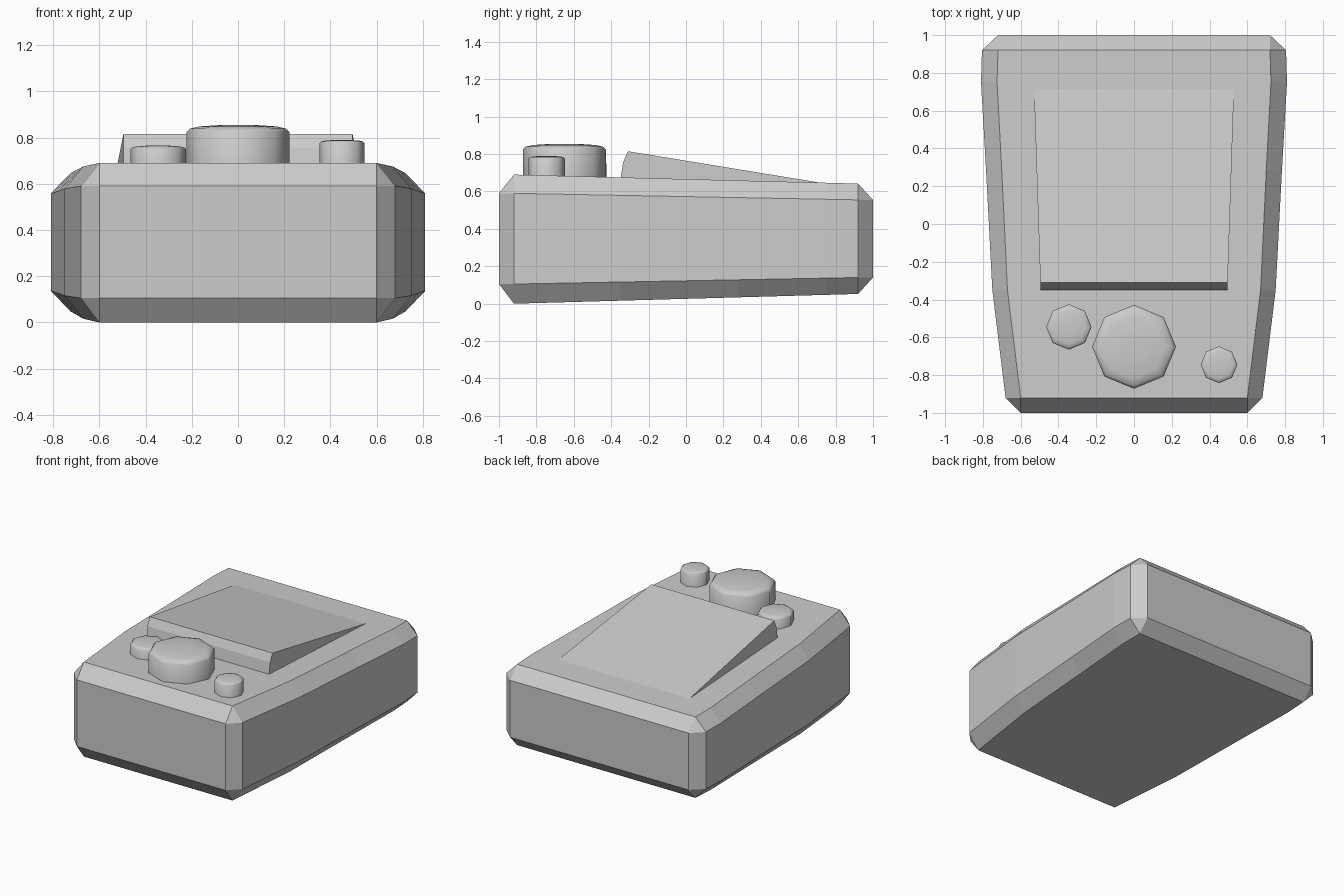
import bpy, bmesh
from math import cos, sin, pi

if "Cube" in bpy.data.objects:
    bpy.data.objects.remove(bpy.data.objects["Cube"])


def make(name, rings, smooth=False):
    """Skin a list of closed rings (equal point counts) and cap both ends."""
    bm = bmesh.new()
    rows = [[bm.verts.new(p) for p in r] for r in rings]
    n = len(rows[0])
    for a, b in zip(rows, rows[1:]):
        for i in range(n):
            j = (i + 1) % n
            bm.faces.new((a[i], a[j], b[j], b[i]))
    bm.faces.new(rows[0])
    bm.faces.new(rows[-1])
    bmesh.ops.remove_doubles(bm, verts=bm.verts, dist=1e-5)
    bmesh.ops.recalc_face_normals(bm, faces=bm.faces)
    me = bpy.data.meshes.new(name)
    bm.to_mesh(me)
    bm.free()
    ob = bpy.data.objects.new(name, me)
    bpy.context.collection.objects.link(ob)
    if smooth:
        for o in bpy.context.selected_objects:
            o.select_set(False)
        ob.select_set(True)
        bpy.context.view_layer.objects.active = ob
        bpy.ops.object.shade_smooth_by_angle(angle=pi / 3)
    return ob


def body_ring(y, outer, inner, end=False):
    """Chamfered cross-section; end rings collapse to a rectangle."""
    t = (max(-0.92, min(0.92, y)) + 0.92) / 1.84
    low, high = 0.105 + 0.035 * t, 0.59 - 0.035 * t
    bottom, top = (low, high) if end else (0.052 * t, 0.69 - 0.048 * t)
    half = [(inner, bottom), (outer, low), (outer, high), (inner, top)]
    pts = half + [(-x, z) for x, z in reversed(half)]
    return [(x, y, z) for x, z in pts]


# Tapered body with chamfered edges
make("body", [
    body_ring(-1, 0.60, 0.60, True),
    body_ring(-0.92, 0.68, 0.60),
    body_ring(-0.35, 0.75, 0.67),
    body_ring(0.28, 0.783, 0.70),
    body_ring(0.75, 0.81, 0.725),
    body_ring(0.92, 0.805, 0.72),
    body_ring(1, 0.72, 0.72, True),
])

# Sloping wedge panel, slightly wider at the back
profile = [(-0.355, 0.62), (-0.348, 0.68), (-0.336, 0.757), (-0.31, 0.815),
           (0.73, 0.645), (0.73, 0.62)]
make("wedge_panel", [[(s * (0.506 + 0.033 * y), y, z) for y, z in profile]
                     for s in (-1, 1)])


# Eight-sided knobs with softly domed tops
def knob(name, x, y, r, top):
    steps = [(r, 0.63), (r, top - 0.14 * r), (0.93 * r, top - 0.07 * r),
             (0.75 * r, top - 0.03 * r), (0.3 * r, top)]
    make(name, [[(x + q * cos(i * pi / 4), y + q * sin(i * pi / 4), z)
                 for i in range(8)] for q, z in steps], smooth=True)


knob("large_knob", 0, -0.65, 0.222, 0.855)
knob("left_knob", -0.345, -0.545, 0.12, 0.766)
knob("right_knob", 0.45, -0.745, 0.097, 0.79)
